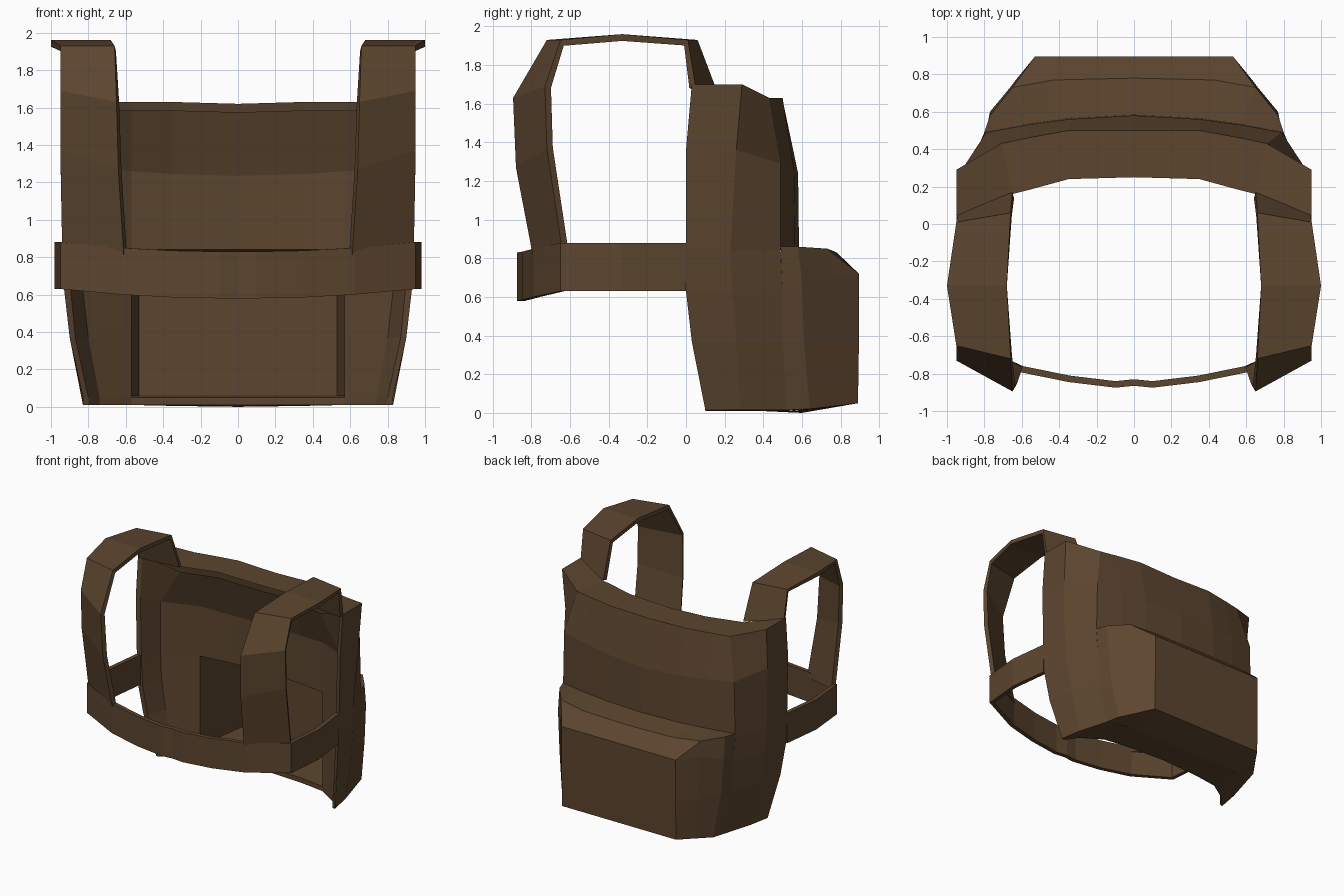
import bpy, bmesh
from mathutils import Vector

leather = bpy.data.materials.new("brown leather")
leather.diffuse_color = (0.107, 0.060, 0.028, 1)
CENTRE = Vector((0.0, -0.2, 0.95))


def sheet(name, rows, thick=0, drop=None, inward=False):
    """Grid of half-width rows, mirrored over x; optional thickness toward the centre."""
    bm = bmesh.new()
    grid = [[bm.verts.new(p) for p in row] for row in rows]
    for a, b in zip(grid, grid[1:]):
        for i in range(len(a) - 1):
            bm.faces.new((a[i], a[i + 1], b[i + 1], b[i]))
    bmesh.ops.remove_doubles(bm, verts=bm.verts[:], dist=0.0005)
    if drop:
        gone = [f for f in bm.faces if all(drop(v.co) for v in f.verts)]
        bmesh.ops.delete(bm, geom=gone, context='FACES')
    bm.normal_update()
    mid_x = Vector((0.5, 0, 0)) if min(v.co.x for v in bm.verts) > 0.3 else Vector()
    out = sum(f.calc_area() * f.normal.dot(f.calc_center_median() - CENTRE - mid_x)
              for f in bm.faces)
    if (out < 0) != inward:
        bmesh.ops.reverse_faces(bm, faces=bm.faces[:])
    me = bpy.data.meshes.new(name)
    bm.to_mesh(me)
    bm.free()
    me.materials.append(leather)
    ob = bpy.data.objects.new(name, me)
    bpy.context.collection.objects.link(ob)
    m = ob.modifiers.new("mirror", 'MIRROR')
    m.merge_threshold = 0.001
    if thick:
        s = ob.modifiers.new("thickness", 'SOLIDIFY')
        s.thickness = thick
        s.offset = -1


def level(z, pts):
    return [(x, y, z) for x, y in pts]


# outer back shell, open where the pocket covers it
back = [(.57, .535), (.35, .565), (0, .585)]
top_edge = [(.95, .03, 1.70), (.95, .29, 1.70), (.71, .43, 1.63),
            (.57, .46, 1.63), (.35, .50, 1.63), (0, .50, 1.62)]
sheet("back_shell", [
    level(.015, [(.83, .10), (.80, .28), (.73, .52)] + back),
    level(.37, [(.90, .03), (.87, .26), (.77, .50)] + back),
    level(.63, [(.93, 0), (.90, .24), (.79, .50)] + back),
    level(.84, [(.94, 0), (.91, .23), (.80, .49)] + back),
    [(.95, 0, 1.36), (.94, .26, 1.36), (.79, .49, 1.29),
     (.57, .53, 1.27), (.35, .56, 1.25), (0, .58, 1.24)],
    top_edge], drop=lambda c: c.x < .81 and c.z < .85)

# collar: top face of the thick back
collar = [(.95, .03, 1.70), (.92, .04, 1.695), (.65, .16, 1.63),
          (.57, .18, 1.63), (.35, .24, 1.63), (0, .25, 1.62)]
sheet("top_collar", [collar, top_edge])

# inner face of the thick back, with the recess opening left out
wall = [(.57, .31), (.35, .34), (0, .36)]
foot = [(.83, .10), (.80, .11), (.74, .20)] + wall[:]
sheet("inner_wall", [
    collar[:2] + [(x, y, z - .045) for x, y, z in collar[2:]],
    [(.95, 0, 1.36), (.915, .01, 1.36), (.84, .17, 1.28),
     (.57, .31, 1.26), (.35, .34, 1.245), (0, .36, 1.235)],
    level(.84, [(.94, 0), (.905, .01), (.84, .17)] + wall),
    level(.63, [(.93, 0), (.895, .01), (.83, .17)] + wall),
    level(.37, [(.90, .03), (.87, .04), (.80, .18)] + wall),
    level(.05, [(.828, .097), (.80, .11), (.74, .20)] + wall),
    level(.01, foot)], drop=lambda c: c.x < .575 and .04 < c.z < .85, inward=True)

# underside of the back
sheet("floor", [
    level(.012, foot),
    [(.83, .10, .015), (.80, .28, .015), (.73, .52, .015),
     (.57, .58, .01), (.35, .60, .005), (0, .60, .0)]])

# outer pocket with a sloping front top edge
sheet("pocket", [
    [(.73, .52, .015), (.70, .53, .015), (.57, .58, .012), (.5, .58, .01), (.43, .59, .007), (0, .60, .0)],
    [(.73, .52, .015), (.70, .64, .02), (.61, .77, .035), (.53, .89, .05), (.43, .89, .05), (0, .89, .05)],
    level(.37, [(.77, .50), (.75, .61), (.64, .76), (.53, .895), (.43, .895), (0, .895)]),
    [(.79, .50, .63), (.77, .60, .68), (.65, .745, .72), (.53, .895, .72), (.43, .895, .72), (0, .895, .72)],
    [(.80, .49, .86), (.77, .58, .86), (.65, .73, .85), (.65, .73, .85), (.43, .77, .835), (0, .78, .83)],
    [(.80, .49, .86), (.75, .50, .86), (.62, .52, .86), (.57, .53, .86), (.43, .55, .86), (0, .58, .86)]])

# recess lining inside the pocket
deep = [(.57, .31), (.57, .58), (.53, .86), (.35, .86), (0, .86)]
mouth = [(.57, .31), (.57, .31), (.53, .316), (.35, .34), (0, .36)]
sheet("pocket_lining", [
    level(.05, mouth), level(.06, deep), level(.70, deep),
    level(.82, [(.57, .31), (.57, .55), (.53, .73), (.35, .74), (0, .75)]),
    level(.84, mouth)], inward=True)

# shoulder straps: inner edge, outer edge at each station
strap = [((.61, -.79, .80), (.94, -.64, .84)),
         ((.64, -.88, 1.27), (.95, -.72, 1.37)),
         ((.65, -.895, 1.63), (.95, -.73, 1.69)),
         ((.66, -.72, 1.93), (.95, -.65, 1.93)),
         ((.68, -.33, 1.96), (1.0, -.33, 1.96)),
         ((.66, .06, 1.93), (.95, .01, 1.93)),
         ((.65, .17, 1.64), (.945, .05, 1.69))]
sheet("shoulder_straps", strap, .035)

# belt round the sides and front, dipping at the middle
belt = [(.94, 0, .63), (.98, -.33, .63), (.95, -.65, .63),
        (.62, -.79, .60), (.35, -.845, .585), (.10, -.875, .58), (0, -.865, .58)]
sheet("belt", [belt, [(x, y, z + .25) for x, y, z in belt]], .035)
